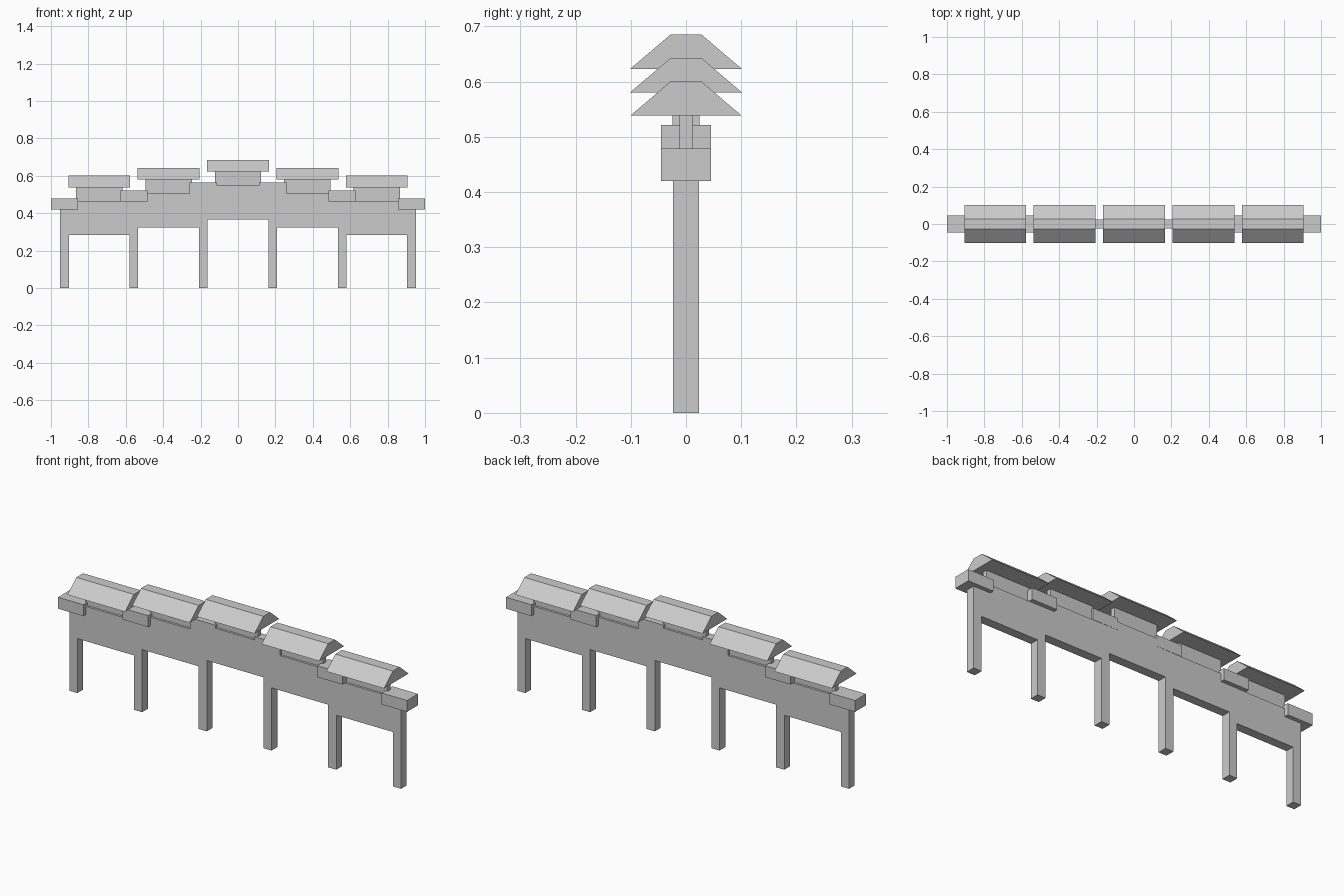
import bpy, bmesh

if "Cube" in bpy.data.objects:
    bpy.data.objects.remove(bpy.data.objects["Cube"])

PITCH = 0.371      # spacing of the posts
POST_W = 0.046
HALF_D = 0.0235    # half depth of posts and lintels


def prism(name, profile, x0, x1):
    """Extrude a (y, z) profile along x."""
    bm = bmesh.new()
    face = bm.faces.new([bm.verts.new((x0, y, z)) for y, z in profile])
    ext = bmesh.ops.extrude_face_region(bm, geom=[face])
    moved = [v for v in ext["geom"] if isinstance(v, bmesh.types.BMVert)]
    bmesh.ops.translate(bm, verts=moved, vec=(x1 - x0, 0, 0))
    bmesh.ops.recalc_face_normals(bm, faces=bm.faces)
    mesh = bpy.data.meshes.new(name)
    bm.to_mesh(mesh)
    bm.free()
    obj = bpy.data.objects.new(name, mesh)
    bpy.context.collection.objects.link(obj)
    return obj


def box(name, cx, half_w, half_d, z0, z1):
    profile = [(-half_d, z0), (half_d, z0), (half_d, z1), (-half_d, z1)]
    return prism(name, profile, cx - half_w, cx + half_w)


# Bays: lintel, recessed panel and hipped-profile roof, stepping down outward
for i in range(-2, 3):
    cx = i * PITCH
    drop = 0.0425 * abs(i)
    box("lintel", cx, (PITCH - POST_W) / 2, HALF_D, 0.367 - drop, 0.547 - drop)
    box("upper_panel", cx, 0.124, 0.012, 0.547 - drop, 0.623 - drop)
    z0, z1 = 0.623 - drop, 0.685 - drop
    prism("roof", [(-0.101, z0), (0.101, z0), (0.028, z1), (-0.028, z1)],
          cx - 0.165, cx + 0.165)

# Posts with a bracket block on each
for side in (-1, 1):
    for k in range(3):
        cx = side * (k + 0.5) * PITCH
        z = 0.505 - 0.0425 * k
        box("post", cx, POST_W / 2, HALF_D, 0, z)
        depth = 0.0245 if k == 0 else 0.045
        box("bracket_block", cx, 0.0725, depth, z, z + 0.059)
